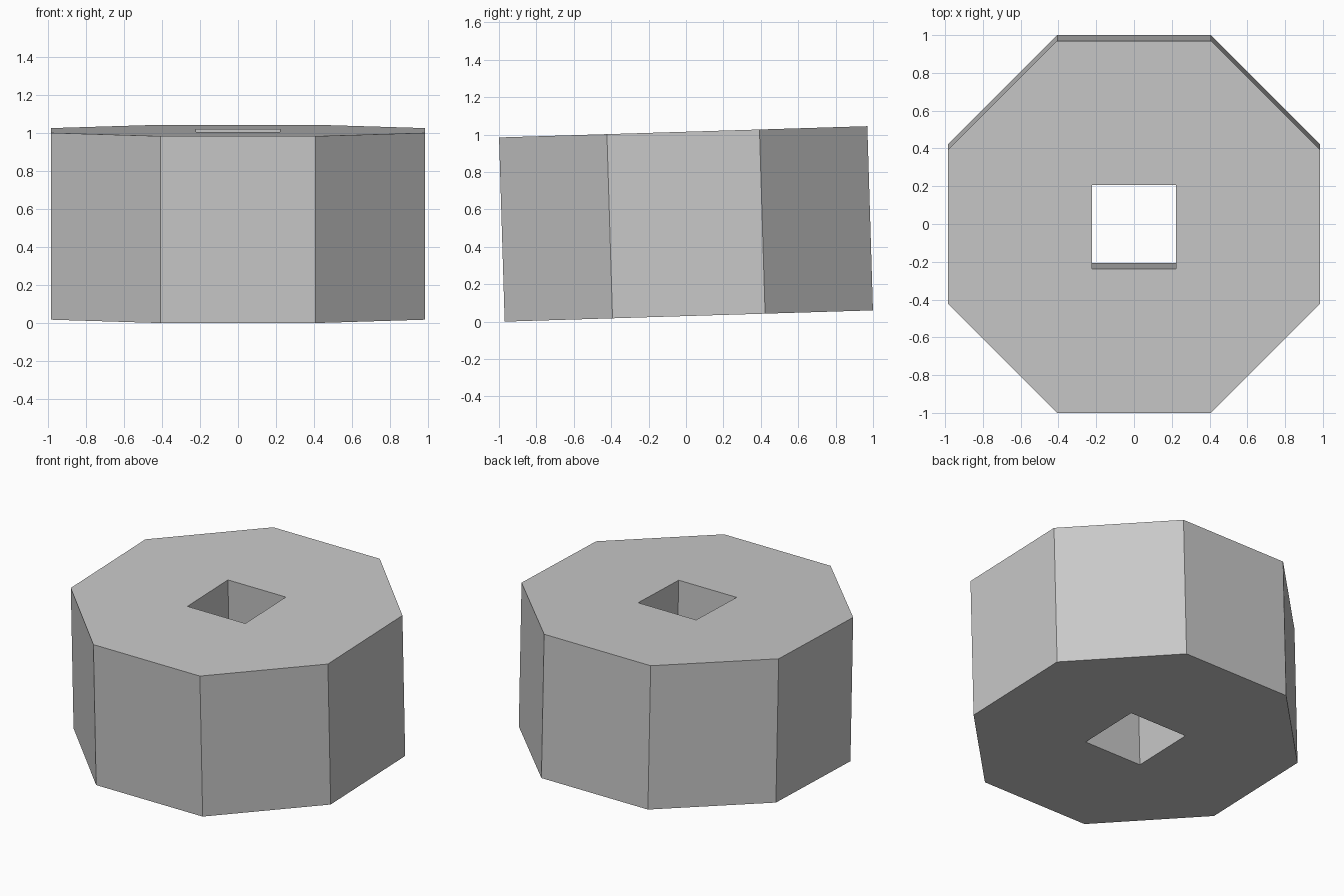
import bpy, bmesh, math
from mathutils import Matrix

cube = bpy.data.objects.get("Cube")
if cube:
    bpy.data.objects.remove(cube, do_unlink=True)

APOTHEM = 0.985      # octagon centre to flat side
HEIGHT = 0.985
HOLE = 0.222         # half width of the square hole
TILT = math.radians(1.75)
CENTRE_Z = 0.5225

grey = bpy.data.materials.new("light grey")
grey.use_nodes = True
grey.diffuse_color = (0.58, 0.58, 0.58, 1)
grey.node_tree.nodes["Principled BSDF"].inputs["Base Color"].default_value = grey.diffuse_color


def ring(bm, sides, apothem, z):
    """Regular polygon of vertices with one flat side facing each axis."""
    radius = apothem / math.cos(math.pi / sides)
    angles = [2 * math.pi * (i + 0.5) / sides for i in range(sides)]
    return [bm.verts.new((radius * math.cos(a), radius * math.sin(a), z)) for a in angles]


def walls(bm, low, high):
    n = len(low)
    for i in range(n):
        j = (i + 1) % n
        bm.faces.new((low[i], low[j], high[j], high[i]))


# Octagonal block with a square hole straight through it
bm = bmesh.new()
outer = [ring(bm, 8, APOTHEM, z) for z in (-HEIGHT / 2, HEIGHT / 2)]
inner = [ring(bm, 4, HOLE, z) for z in (-HEIGHT / 2, HEIGHT / 2)]
walls(bm, *outer)
walls(bm, *inner)

# Flat end faces between the octagon and the hole
for o, h in zip(outer, inner):
    for q in range(4):
        a, b, c = o[2 * q], o[2 * q + 1], o[(2 * q + 2) % 8]
        bm.faces.new((a, b, h[q]))
        bm.faces.new((b, c, h[(q + 1) % 4], h[q]))

bmesh.ops.recalc_face_normals(bm, faces=bm.faces)

# The whole block leans slightly forward
bm.transform(Matrix.Translation((0, 0, CENTRE_Z)) @ Matrix.Rotation(TILT, 4, "X"))

mesh = bpy.data.meshes.new("octagonal_block")
bm.to_mesh(mesh)
bm.free()
mesh.materials.append(grey)
block = bpy.data.objects.new("octagonal_block", mesh)
bpy.context.collection.objects.link(block)
